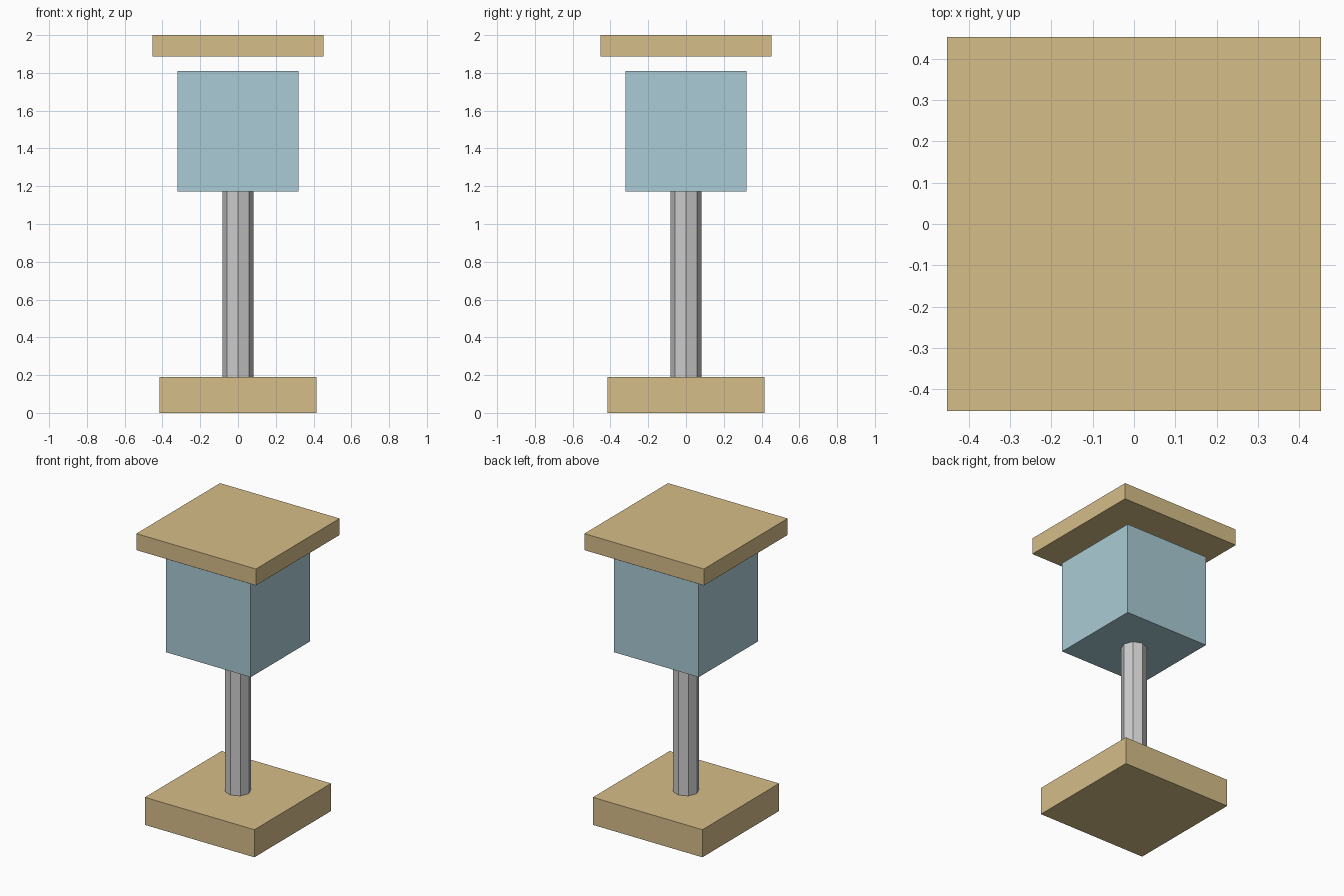
import bpy

if "Cube" in bpy.data.objects:
    bpy.data.objects.remove(bpy.data.objects["Cube"])

def material(name, color):
    m = bpy.data.materials.new(name)
    m.diffuse_color = color
    m.use_nodes = True
    m.node_tree.nodes["Principled BSDF"].inputs["Base Color"].default_value = m.diffuse_color
    return m

stone = material("sandstone", (0.67, 0.51, 0.25, 1))
glass = material("pale_glass", (0.40, 0.60, 0.66, 1))

def slab(name, width, z0, z1, mat):
    """Square block centred on the z axis between two heights."""
    bpy.ops.mesh.primitive_cube_add(size=1, location=(0, 0, (z0 + z1) / 2))
    ob = bpy.context.object
    ob.name = name
    ob.scale = (width, width, z1 - z0)
    bpy.ops.object.transform_apply(location=False, rotation=False, scale=True)
    ob.data.materials.append(mat)
    return ob

# Square foot, lantern body and floating cap
slab("base", 0.83, 0.0, 0.189, stone)
slab("lantern_box", 0.64, 1.172, 1.811, glass)
slab("roof", 0.906, 1.887, 2.0, stone)

# Eight-sided post, corners on the axes
bottom, top = 0.189, 1.172
bpy.ops.mesh.primitive_cylinder_add(vertices=8, radius=0.083, depth=top - bottom,
                                    location=(0, 0, (bottom + top) / 2))
bpy.context.object.name = "post"
